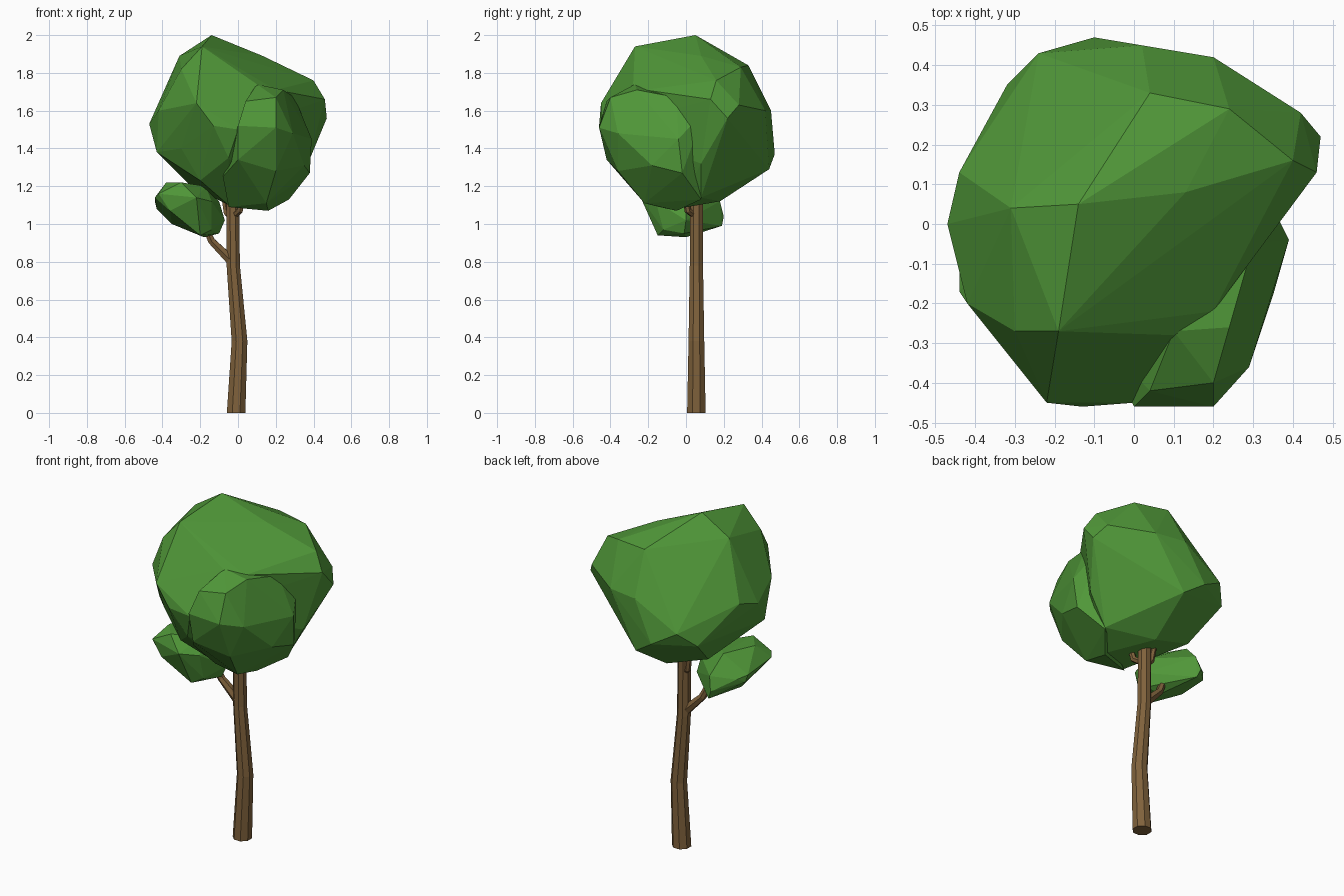
import bpy
import bmesh
import math
from mathutils import Vector

cube = bpy.data.objects.get("Cube")
if cube:
    bpy.data.objects.remove(cube, do_unlink=True)


def make_material(name, colour):
    material = bpy.data.materials.new(name)
    material.use_nodes = True
    material.diffuse_color = colour
    shader = next(n for n in material.node_tree.nodes if n.type == "BSDF_PRINCIPLED")
    shader.inputs["Base Color"].default_value = colour
    shader.inputs["Roughness"].default_value = 1
    return material


leaf_green = make_material("leaf green", (.08, .31, .04, 1))
bark_brown = make_material("bark brown", (.215, .122, .045, 1))


def finish(bm, name, material):
    """Turn a bmesh into a flat-shaded object with one material."""
    bmesh.ops.recalc_face_normals(bm, faces=bm.faces)
    mesh = bpy.data.meshes.new(name)
    bm.to_mesh(mesh)
    bm.free()
    mesh.materials.append(material)
    part = bpy.data.objects.new(name, mesh)
    bpy.context.scene.collection.objects.link(part)
    return part


def foliage(name, corners):
    """Faceted clump: a hull round its corners, given in hundredths of a unit."""
    bm = bmesh.new()
    for corner in corners:
        bm.verts.new(Vector(corner) / 100)
    hull = bmesh.ops.convex_hull(bm, input=bm.verts)
    unused = {v for v in hull["geom_interior"] if isinstance(v, bmesh.types.BMVert)}
    bmesh.ops.delete(bm, geom=list(unused), context="VERTS")
    return finish(bm, name, leaf_green)


def limb(name, path, sides):
    """Tapered limb through (x, y, z, radius) points."""
    bm = bmesh.new()
    points = [Vector(p[:3]) for p in path]
    rings = []
    for i, point in enumerate(points):
        along = points[min(i + 1, len(points) - 1)] - points[max(i - 1, 0)]
        turn = Vector((0, 0, 1)).rotation_difference(along)
        if i == 0 and point.z == 0:
            turn.identity()
        ring = []
        for k in range(sides):
            angle = math.tau * (k + .5) / sides
            spoke = Vector((math.cos(angle), math.sin(angle), 0)) * path[i][3]
            ring.append(bm.verts.new(point + turn @ spoke))
        rings.append(ring)
    for low, high in zip(rings, rings[1:]):
        for k in range(sides):
            n = (k + 1) % sides
            bm.faces.new((low[k], low[n], high[n], high[k]))
    bm.faces.new(rings[0])
    bm.faces.new(rings[-1])
    return finish(bm, name, bark_brown)


# Bent trunk and its side branches
limb("trunk", [(-.01, .055, 0, .053), (.008, .055, .38, .045),
               (-.025, .055, .78, .038), (-.03, .055, 1.3, .036)], 8)
limb("lower_branch", [(-.02, .055, .79, .03), (-.09, .05, .86, .025),
                      (-.14, .045, .91, .021), (-.19, .03, 1.02, .017)], 6)
limb("upper_branch", [(-.03, .055, 1.03, .02), (-.06, .07, 1.06, .018),
                      (-.08, .08, 1.18, .015)], 6)
limb("front_branch", [(-.03, .055, 1.04, .02), (.01, .01, 1.07, .018),
                      (.03, -.01, 1.18, .015)], 6)

# Large crown
foliage("main_crown", [
    (-14, 5, 200), (-19, -27, 194), (-31, 4, 189), (-30, -27, 182),
    (13, 8, 189), (4, 33, 184), (24, 29, 183), (40, 16, 176),
    (10, -28, 174), (20, -22, 171), (-22, -45, 164), (-13, -46, 152),
    (0, -45, 150), (-47, 0, 153), (-42, -20, 160), (-43, -12, 138),
    (-44, 13, 157), (-32, 35, 137), (-24, 43, 145), (-10, 47, 137),
    (2, 44, 129), (2, 45, 160), (20, 42, 160), (47, 22, 156),
    (42, 28, 163), (46, 13, 166), (37, 8, 132), (25, 20, 130),
    (16, -5, 108), (-5, -14, 110), (27, 8, 114), (0, 18, 112),
    (-25, 15, 120), (-20, -25, 123), (-5, -40, 135), (-30, -26, 140),
])

# Bulge on the front of the crown
foliage("front_lobe", [
    (0, -46, 152), (20, -46, 151), (4, -42, 165), (20, -40, 167),
    (24, -26, 171), (10, -27, 174), (29, -36, 148), (39, -4, 145),
    (30, -5, 167), (32, 10, 160), (35, -18, 131), (20, -36, 128),
    (0, -42, 134), (-5, -14, 109), (16, -5, 107), (15, -22, 111),
    (27, 8, 113), (-8, -30, 125), (38, -2, 127),
])

# Small clump on the lower branch
foliage("small_crown", [
    (-42, -20, 116), (-44, -17, 114), (-44, 5, 112), (-43, 6, 108),
    (-38, -10, 122), (-30, -20, 122), (-30, 8, 122), (-17, -8, 120),
    (-28, 18, 112), (-30, 20, 104), (-28, 19, 99), (-10, 0, 112),
    (-7, 0, 102), (-10, -1, 95), (-20, -15, 94), (-18, 0, 93),
    (-14, -12, 97), (-14, -16, 112), (-22, -24, 114), (-35, -2, 100),
    (-36, -20, 107), (-40, 10, 110),
])
